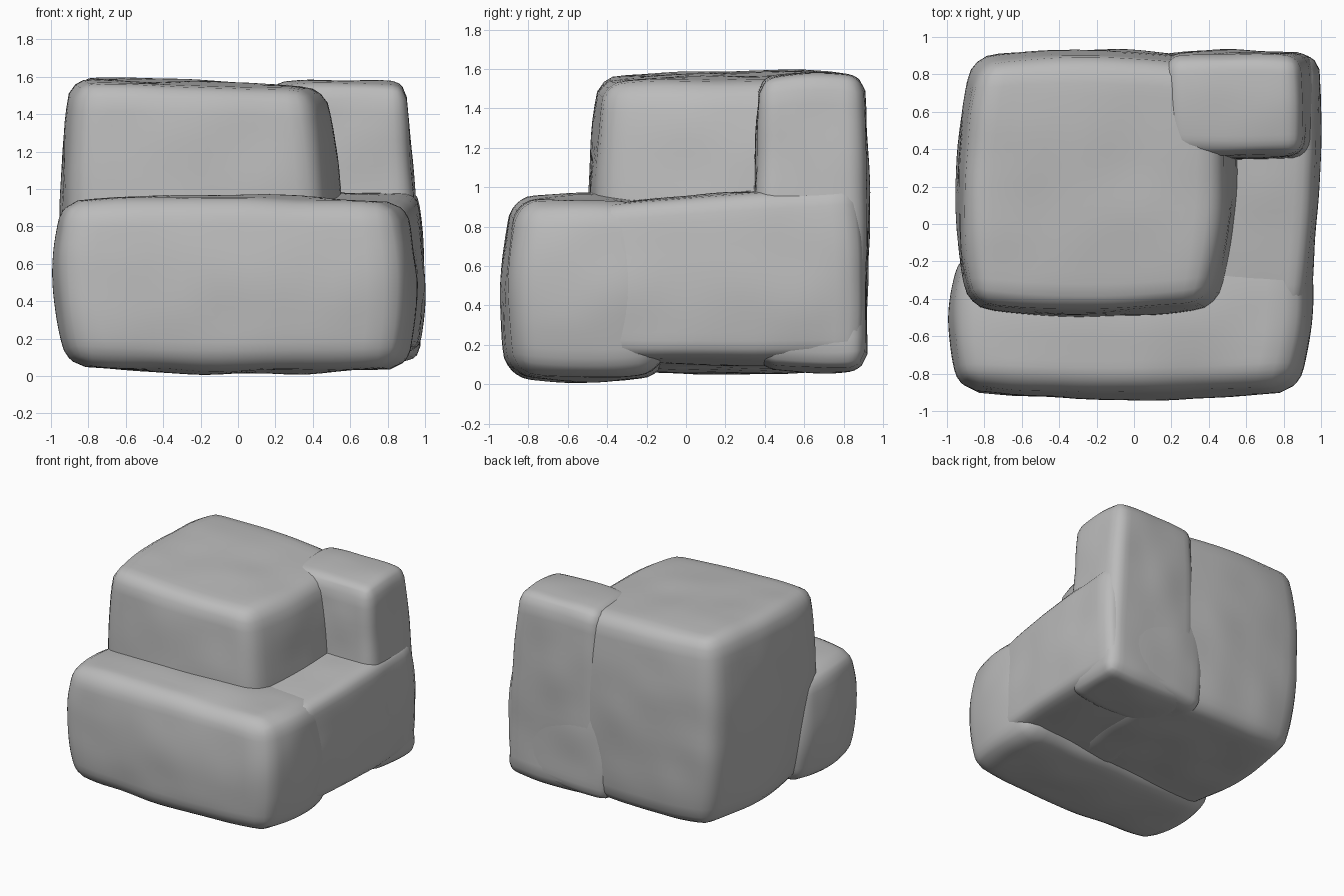
import bpy
import bmesh
from mathutils import Vector, noise

cube = bpy.data.objects.get("Cube")
if cube:
    bpy.data.objects.remove(cube, do_unlink=True)

stone = bpy.data.materials.new("stone grey")
stone.use_nodes = True
grey = (0.5, 0.5, 0.5, 1.0)
stone.diffuse_color = grey
stone.node_tree.nodes["Principled BSDF"].inputs["Base Color"].default_value = grey


def blend(quad, u, v):
    """Bilinear point in a quad listed anticlockwise from front left."""
    a, b, c, d = (Vector(p) for p in quad)
    return a.lerp(b, u).lerp(d.lerp(c, u), v)


def rock(name, bottom, top, bulge, radius, rough=0.015):
    """Rounded, bulging block spanned between a bottom and a top quad."""
    points = [Vector(p) for p in bottom + top]
    half = [(max(p[i] for p in points) - min(p[i] for p in points)) / 2 for i in range(3)]
    bm = bmesh.new()
    bmesh.ops.create_cube(bm, size=2)
    bmesh.ops.subdivide_edges(bm, edges=bm.edges[:], cuts=19, use_grid_fill=True)
    bm.normal_update()
    for vert in bm.verts:
        # round the edges of the block
        p = Vector([vert.co[i] * half[i] for i in range(3)])
        inner = Vector([max(radius - half[i], min(half[i] - radius, p[i])) for i in range(3)])
        d = p - inner
        if d.length > 0:
            p = inner + d.normalized() * max(abs(k) for k in d)
        n = Vector([p[i] / half[i] for i in range(3)])
        # fit to the corners, then swell each side
        u, v, w = ((k + 1) / 2 for k in n)
        co = blend(bottom, u, v).lerp(blend(top, u, v), w)
        for i in range(3):
            j, k = (i + 1) % 3, (i + 2) % 3
            co[i] += bulge[i] * n[i] * (1 - (n[j] ** 2 + n[k] ** 2) / 2)
        # weathered surface
        co += vert.normal * rough * noise.noise(co * 3)
        vert.co = co
    for face in bm.faces:
        face.smooth = True
    bmesh.ops.recalc_face_normals(bm, faces=bm.faces[:])
    mesh = bpy.data.meshes.new(name)
    bm.to_mesh(mesh)
    bm.free()
    mesh.materials.append(stone)
    obj = bpy.data.objects.new(name, mesh)
    bpy.context.collection.objects.link(obj)
    return obj


# low wide boulder along the front
rock("front_boulder",
     [(-.85, -.87, .08), (.82, -.86, .07), (.87, -.14, .07), (-.85, -.18, .07)],
     [(-.9, -.84, .92), (.81, -.84, .91), (.86, -.14, .89), (-.89, -.2, .89)],
     (.11, .085, .06), .1)

# tall main boulder
rock("main_boulder",
     [(-.78, -.37, .08), (.38, -.37, .09), (.44, .82, .09), (-.77, .84, .08)],
     [(-.84, -.41, 1.56), (.37, -.4, 1.52), (.42, .82, 1.52), (-.8, .85, 1.59)],
     (.15, .1, .03), .1)

# low ledge boulder on the side, sloping up underneath
rock("ledge_boulder",
     [(.1, -.45, .06), (.91, -.45, .15), (.97, .88, .14), (.1, .88, .07)],
     [(.1, -.45, .92), (.88, -.45, .9), (.95, .85, 1), (.1, .86, 1)],
     (.06, .06, .015), .07)

# upright pillar boulder at the back corner
rock("pillar_boulder",
     [(.17, .39, .1), (.95, .38, .12), (.98, .9, .1), (.17, .89, .1)],
     [(.2, .38, 1.53), (.89, .38, 1.54), (.88, .89, 1.55), (.18, .89, 1.54)],
     (.03, .035, .045), .08)
